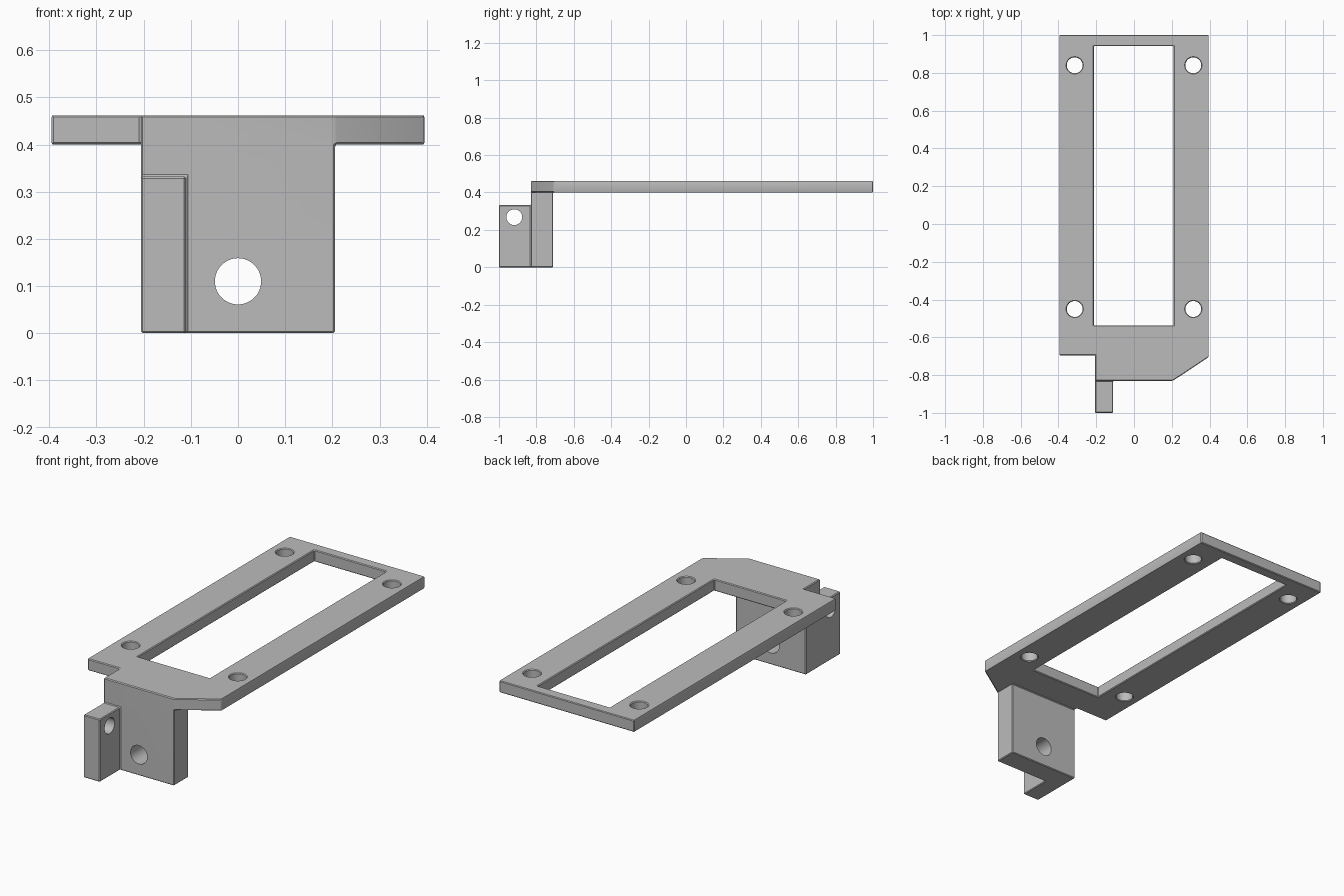
import bpy
import bmesh
import math
from mathutils import Matrix

scene = bpy.context.scene
if "Cube" in bpy.data.objects:
    bpy.data.objects.remove(bpy.data.objects["Cube"])

grey = bpy.data.materials.new("plain grey")
grey.use_nodes = True
colour = (0.5, 0.5, 0.5, 1)
grey.diffuse_color = colour
grey.node_tree.nodes["Principled BSDF"].inputs["Base Color"].default_value = colour

helpers = []


def add_object(name, bm):
    bmesh.ops.recalc_face_normals(bm, faces=bm.faces)
    mesh = bpy.data.meshes.new(name)
    bm.to_mesh(mesh)
    bm.free()
    mesh.materials.append(grey)
    obj = bpy.data.objects.new(name, mesh)
    scene.collection.objects.link(obj)
    return obj


def prism(name, outline, z0, z1):
    bm = bmesh.new()
    face = bm.faces.new([bm.verts.new((x, y, z0)) for x, y in outline])
    top = bmesh.ops.extrude_face_region(bm, geom=[face])["geom"]
    bmesh.ops.translate(bm, vec=(0, 0, z1 - z0),
                        verts=[v for v in top if isinstance(v, bmesh.types.BMVert)])
    return add_object(name, bm)


def box(name, x0, x1, y0, y1, z0, z1):
    return prism(name, [(x0, y0), (x1, y0), (x1, y1), (x0, y1)], z0, z1)


def drill(name, centre, radius, length, axis):
    turn = Matrix.Rotation(math.pi / 2, 4, axis) if axis != "Z" else Matrix()
    bm = bmesh.new()
    bmesh.ops.create_cone(bm, cap_ends=True, segments=48, radius1=radius,
                          radius2=radius, depth=length,
                          matrix=Matrix.Translation(centre) @ turn)
    return add_object(name, bm)


def combine(target, tool, operation):
    mod = target.modifiers.new(tool.name, "BOOLEAN")
    mod.operation = operation
    mod.solver = "EXACT"
    mod.object = tool
    tool.hide_render = True
    helpers.append(tool)


def bake(obj):
    graph = bpy.context.evaluated_depsgraph_get()
    mesh = bpy.data.meshes.new_from_object(obj.evaluated_get(graph))
    obj.modifiers.clear()
    obj.data = mesh
    bm = bmesh.new()
    bm.from_mesh(mesh)
    bmesh.ops.remove_doubles(bm, verts=bm.verts, dist=0.0002)
    bmesh.ops.dissolve_limit(bm, angle_limit=math.radians(1),
                             verts=bm.verts, edges=bm.edges)
    bm.to_mesh(mesh)
    bm.free()
    while helpers:
        bpy.data.objects.remove(helpers.pop())


# Flat plate with one notched and one slanted front corner
side, neck, front = 0.395, 0.206, -0.83
bracket = prism("mounting_bracket", [
    (-side, 1), (-side, -0.695), (-neck, -0.695), (-neck, front),
    (neck, front), (side, -0.705), (side, 1)], 0.4, 0.462)

# Hanging block and its forward tab
combine(bracket, box("hanging_block", -neck, neck, front, -0.71, 0, 0.43), "UNION")
combine(bracket, box("front_tab", -neck, -0.11, -1, -0.78, 0, 0.332), "UNION")
bake(bracket)

# Window and the four screw holes
combine(bracket, box("window", -0.212, 0.21, -0.537, 0.942, 0.3, 0.6), "DIFFERENCE")
for x in (-0.314, 0.314):
    for y in (-0.45, 0.84):
        combine(bracket, drill("screw_hole", (x, y, 0.43), 0.042, 0.3, "Z"), "DIFFERENCE")
bake(bracket)

# Fine chamfer on every sharp edge
bevel = bracket.modifiers.new("chamfer", "BEVEL")
bevel.width = 0.004
bevel.segments = 1
bevel.limit_method = "ANGLE"
bevel.angle_limit = math.radians(30)
bevel.use_clamp_overlap = False
bake(bracket)

# Cross holes through the block and the tab
combine(bracket, drill("block_hole", (0, -0.77, 0.11), 0.049, 0.3, "X"), "DIFFERENCE")
combine(bracket, drill("tab_hole", (-0.16, -0.918, 0.268), 0.042, 0.3, "Y"), "DIFFERENCE")
bake(bracket)

bpy.ops.object.select_all(action="DESELECT")
bracket.select_set(True)
bpy.context.view_layer.objects.active = bracket
bpy.ops.object.shade_smooth_by_angle(angle=math.radians(25))
